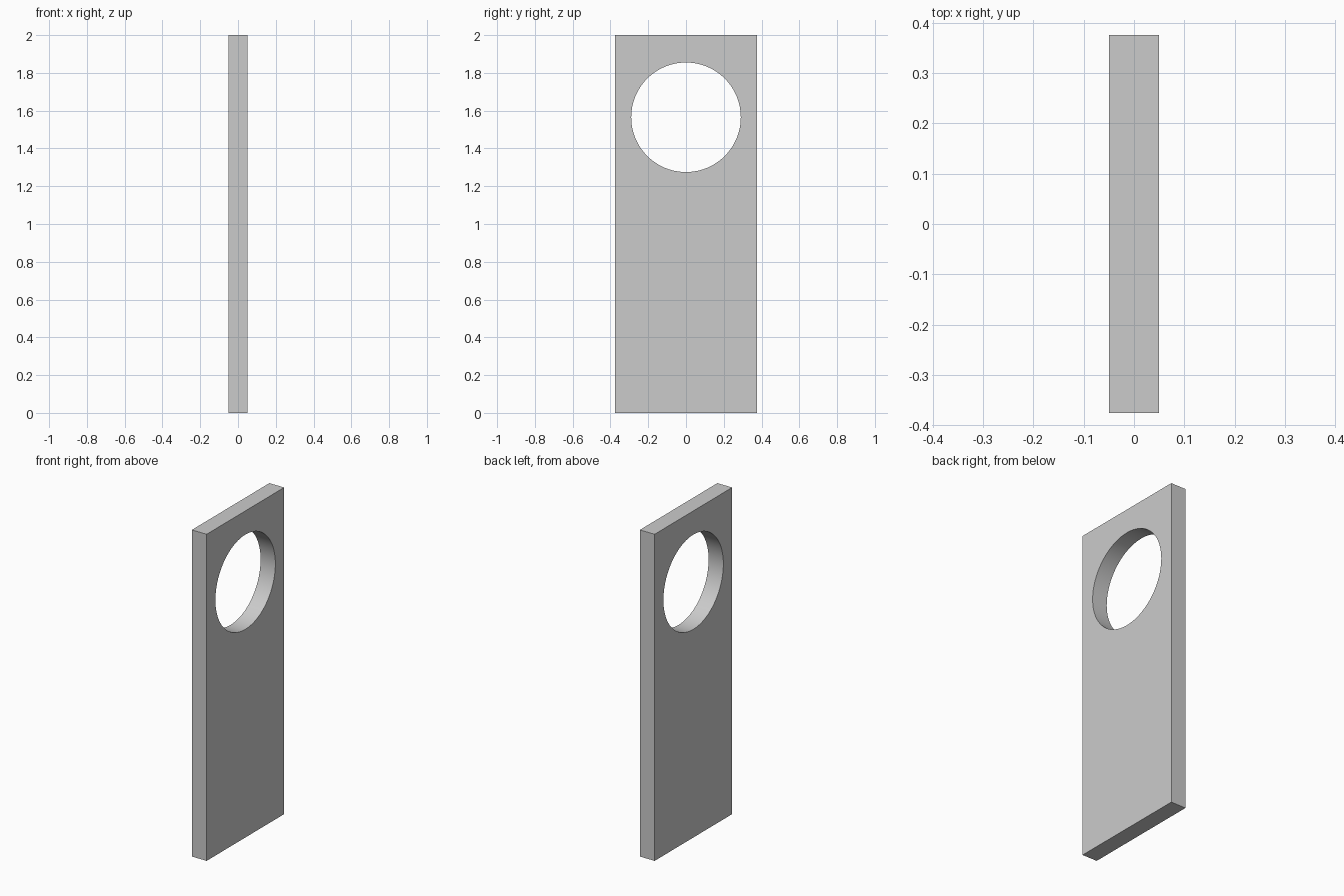
import bpy
import math

if "Cube" in bpy.data.objects:
    bpy.data.objects.remove(bpy.data.objects["Cube"])

THICK, WIDTH, HEIGHT = 0.1, 0.75, 2.0
HOLE_Z, HOLE_R = 1.565, 0.29

# Round cutter running through the thickness
bpy.ops.mesh.primitive_cylinder_add(vertices=96, radius=HOLE_R, depth=THICK * 4,
                                    location=(0, 0, HOLE_Z),
                                    rotation=(0, math.pi / 2, 0))
cutter = bpy.context.object
cutter.name = "hole_cutter"
cutter.hide_render = True

# Flat upright plate
bpy.ops.mesh.primitive_cube_add(size=1, location=(0, 0, HEIGHT / 2))
plate = bpy.context.object
plate.name = "plate_with_hole"
plate.scale = (THICK, WIDTH, HEIGHT)
bpy.ops.object.transform_apply(location=True, rotation=False, scale=True)

# Cut the round hole, then drop the cutter
cut = plate.modifiers.new("round_hole", 'BOOLEAN')
cut.operation = 'DIFFERENCE'
cut.solver = 'EXACT'
cut.object = cutter
bpy.ops.object.modifier_apply(modifier=cut.name)
bpy.data.objects.remove(cutter, do_unlink=True)

# Smooth hole wall, crisp plate edges
bpy.ops.object.shade_smooth_by_angle(angle=math.radians(30))
